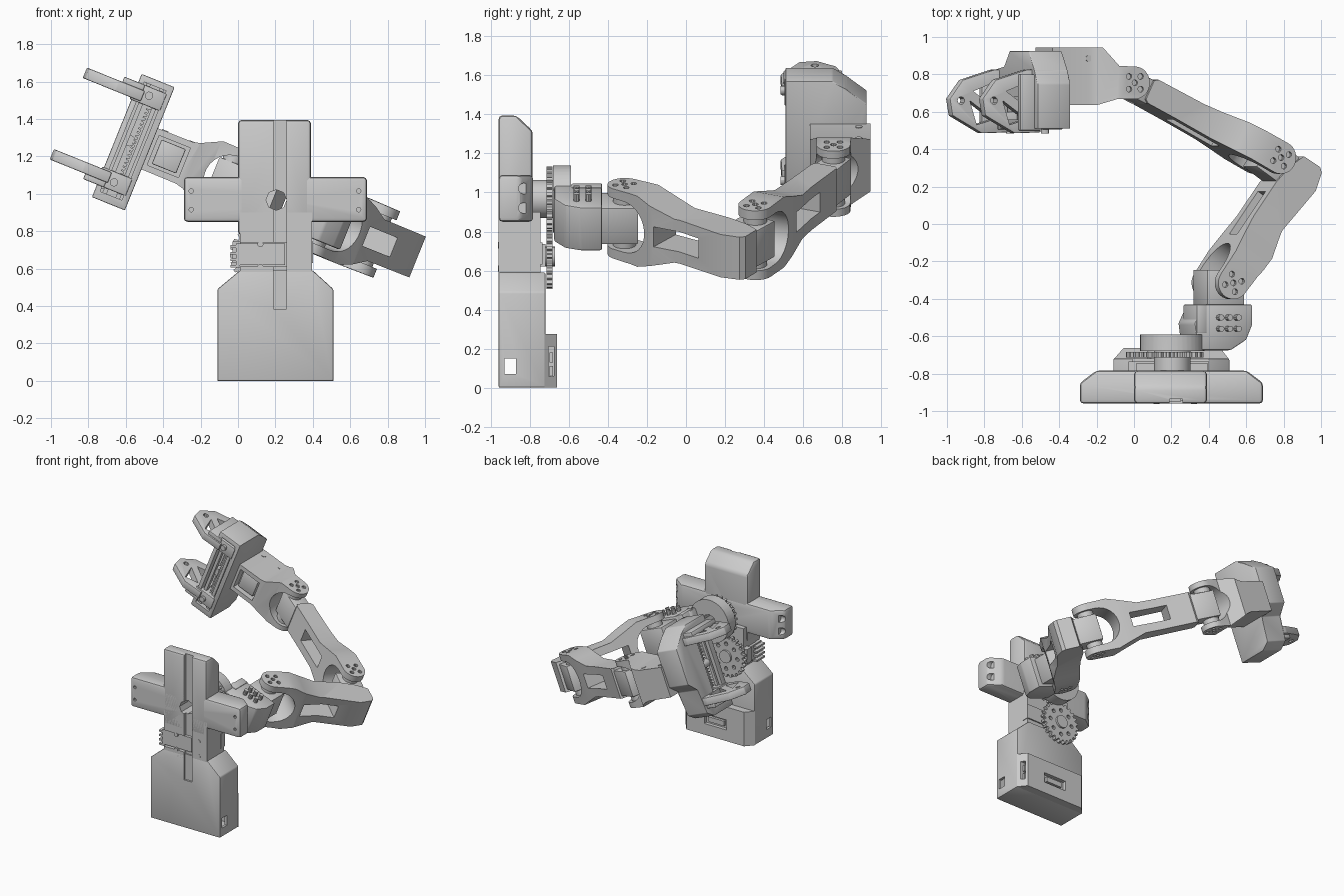
import bpy, bmesh, math
from mathutils import Vector

if "Cube" in bpy.data.objects:
    bpy.data.objects.remove(bpy.data.objects["Cube"])

TILT = math.radians(22)              # turret turn: the arm lies in a tilted plane
U = Vector((math.cos(TILT), 0, -math.sin(TILT)))
N = Vector((math.sin(TILT), 0, math.cos(TILT)))
O = Vector((0.205, 0, 0.967))


def arm(a, y, c):
    return O + U * a + Vector((0, y, 0)) + N * c


def frame(a, y, dx, dy):
    l = math.hypot(dx, dy)
    dx, dy = dx / l, dy / l
    return lambda s, p, c: arm(a + s * dx + p * dy, y + s * dy - p * dx, c)


def xz(u, v, w): return Vector((u, w, v))     # front profile, runs along y
def yz(u, v, w): return Vector((w, u, v))     # side profile, runs along x
def xy(u, v, w): return Vector((u, v, w))     # plan profile, runs along z
def arm_yc(u, v, w): return arm(w, u, v)      # arm profile, runs along the arm's own x
def arm_ac(u, v, w): return arm(u, w, v)


def arc(cx, cy, r, a0=0, a1=360, n=24):
    full = abs(a1 - a0) == 360
    m = n if full else n - 1
    return [(cx + r * math.cos(math.radians(a0 + (a1 - a0) * i / m)),
             cy + r * math.sin(math.radians(a0 + (a1 - a0) * i / m))) for i in range(n)]


def rect(u0, u1, v0, v1):
    return [(u0, v0), (u1, v0), (u1, v1), (u0, v1)]


def prism(name, pts, w0, w1, m=xy, bevel=0):
    bm = bmesh.new()
    lo = [bm.verts.new(m(u, v, w0)) for u, v in pts]
    hi = [bm.verts.new(m(u, v, w1)) for u, v in pts]
    bm.faces.new(lo)
    bm.faces.new(hi[::-1])
    for i in range(len(pts)):
        j = (i + 1) % len(pts)
        bm.faces.new((lo[j], lo[i], hi[i], hi[j]))
    if bm.calc_volume(signed=True) < 0:
        bmesh.ops.reverse_faces(bm, faces=bm.faces[:])
    if bevel:
        bmesh.ops.bevel(bm, geom=bm.edges[:], offset=bevel, segments=2, profile=0.5, affect='EDGES')
    me = bpy.data.meshes.new(name)
    bm.to_mesh(me)
    bm.free()
    ob = bpy.data.objects.new(name, me)
    bpy.context.collection.objects.link(ob)
    return ob


def combine(ob, other, op='DIFFERENCE'):
    mod = ob.modifiers.new(op, 'BOOLEAN')
    mod.operation, mod.object, mod.solver = op, other, 'EXACT'
    bpy.context.view_layer.objects.active = ob
    bpy.ops.object.modifier_apply(modifier=mod.name)
    bpy.data.objects.remove(other)


def cut(ob, pts, w0, w1, m=xy):
    combine(ob, prism('cutter', pts, w0, w1, m))


def link(name, F, plan, side, notch, windows):
    """Forked arm piece: side outline with its fork slot, trimmed to the plan outline."""
    def across(u, v, w): return F(u, w, v)
    slot = [(-.14, -.14), (notch, -.14)] + arc(notch, 0, .139, -80, 80, 14) + [(notch, .14), (-.14, .14)]
    outline = side + [(s, -c) for s, c in reversed(side)] + slot
    ob = prism(name, outline, -.4, .4, across)
    combine(ob, prism('cutter', arc(0, 0, .087, 270, 90, 16) + plan, -.3, .3, F), 'INTERSECT')
    for s0, s1, c, p0, p1 in windows:
        cut(ob, rect(s0, s1, -c, c), p0, p1, across)
    # bolt holes in both prongs
    for sgn in (1, -1):
        for x, y in [(0, 0)] + arc(0, 0, .048, 45, 405, 4):
            cut(ob, arc(x, y, .016, n=10), sgn * .168, sgn * .26, F)
    # servo horn discs filling the gap inside the fork
    for sgn in (1, -1):
        prism(name + '_horn', arc(0, 0, .06), sgn * .09, sgn * .142, F)
    return ob


# ---- base (hollow box) ----
box = prism('base_box', [(-.11, 0), (.51, 0), (.51, .49), (.40, .59), (.01, .59), (-.11, .49)], -.96, -.72, xz, .008)
cut(box, rect(-.09, .49, .02, .47), -.94, -.74, xz)
cut(box, rect(-.93, -.87, .07, .15), -.3, .7, yz)
cut(box, rect(.19, .26, .385, .7), -1, -.945, xz)
neck = prism('base_neck', rect(.01, .395, .55, .9), -.96, -.745, xz)
bar = prism('base_upright', [(-.96, .78), (-.785, .78), (-.785, 1.315), (-.87, 1.395), (-.96, 1.395)], 0, .39, yz, .02)
cross = prism('base_cross_arm', [(-.29, -.96), (.69, -.96), (.69, -.85), (.60, -.783), (-.20, -.783), (-.29, -.85)],
              .85, 1.09, xy, .02)
for part in (neck, bar, cross):
    cut(part, rect(.19, .26, .3, 1.5), -1, -.935, xz)
for part in (bar, cross):
    cut(part, arc(.205, .967, .055, n=8), -1.1, -.7, xz)
for z in (.92, 1.02):
    for x0, x1 in ((.65, .8), (-.4, -.25)):
        cut(cross, arc(-.83, z, .028, n=16), x0, x1, yz)
    for x in (-.25, .645):
        cut(cross, arc(x, z - .005, .012, n=10), -1, -.9, xz)
cut(neck, rect(-.05, .26, .61, .74), -1, -.9, xz)
prism('base_servo', rect(-.01, .25, .62, .735), -.95, -.72, xz)
prism('base_servo_flange', rect(-.03, .40, .63, .745), -.79, -.735, xz)
for i in range(4):
    prism('servo_tab', rect(-.04, .01, .605 + i * .035, .62 + i * .035), -.95, -.85, xz)
for x in (.12, .32):
    for z in (.61, .73):
        prism('base_screw', arc(x, z, .016, n=12), -.963, -.94, xz)

# rear electronics cover
cover = prism('base_rear_cover', [(-.11, -.725), (.51, -.725), (.46, -.662), (-.055, -.662)], 0, .275, xy)
cut(cover, rect(-.705, -.675, .06, .21), .43, .6, yz)
cut(cover, rect(.1, .3, .09, .17), -.69, -.6, xz)
for z in (.08, .15):
    prism('cover_socket', rect(-.70, -.68, z - .02, z + .03), .42, .475, yz)
prism('cover_plug', rect(.13, .27, .11, .15), -.70, -.67, xz)

# ---- turning gears and turret ----
def gear(name, x, z, turn, teeth=24):
    pts = []
    for i in range(teeth):
        for f, r in ((0, .145), (.25, .146), (.4, .166), (.75, .166), (.9, .146)):
            t = 2 * math.pi * (i + f + turn) / teeth
            pts.append((x + r * math.cos(t), z + r * math.sin(t)))
    ob = prism(name, pts, -.715, -.685, xz)
    for hx, hz in arc(x, z, .1, n=8):
        cut(ob, arc(hx, hz, .016, n=10), -.8, -.6, xz)
    return ob


ring = gear('turret_gear', .205, .967, 0)
gear('drive_gear', .122, .672, .5)
prism('drive_gear_hub', arc(.122, .672, .05), -.75, -.67, xz)
bearing = prism('turret_bearing', arc(.205, .967, .098, n=32), -.8, -.675, xz)
turret = prism('turret_disc', arc(.205, .967, .172, n=40), -.68, -.59, xz, .006)
for part in (ring, bearing, turret):
    cut(part, arc(.205, .967, .055, n=8), -1, -.4, xz)

# ---- shoulder ----
prism('shoulder_bracket', [(.10, -.675), (.29, -.675), (.38, -.62), (.415, -.54), (.415, -.43), (.13, -.43), (.08, -.53)],
      -.12, .12, arm, .01)
prism('shoulder_servo', rect(.16, .375, -.44, -.245), -.1, .1, arm, .006)
for a in (.22, .27, .32):
    for y in (-.56, -.5):
        prism('shoulder_connector', arc(a, y, .016, n=10), .1, .16, arm)
prism('shoulder_cable_guard', rect(.09, .15, -.585, -.43), -.07, .125, arm, .008)

# ---- upper arm: joint A to elbow ----
A, B, C = (.275, -.315), (.55, .355), (-.29, .755)
F1 = frame(*A, .563, .827)
link('upper_arm', F1,
     [(.25, -.085), (.6, -.075), (.72, -.055), (.805, -.02), (.81, .09), (.79, .115), (.69, .14), (.41, .10), (.24, .12), (.1, .095)][::-1],
     [(-.14, .19), (.15, .195), (.24, .165), (.38, .12), (.9, .117)], .06,
     [(.26, .54, .055, -.3, .3)])
prism('elbow_servo', rect(.61, .79, -.21, -.03), -.1, .1, F1, .006)

# ---- forearm: elbow to wrist ----
F2 = frame(*B, C[0] - B[0], C[1] - B[1])
link('forearm', F2,
     [(.25, -.075), (.6, -.06), (.79, -.055), (.81, -.04), (.81, .07), (.79, .085), (.5, .08), (.24, .095)][::-1],
     [(-.14, .19), (.15, .195), (.24, .165), (.38, .12), (.9, .117)], .06,
     [(.30, .60, .055, -.3, .3)])
prism('wrist_servo', rect(.79, .99, -.06, .075), -.1, .1, F2, .006)

# ---- wrist ----
F3 = frame(*C, -1, 0)
link('wrist_bracket', F3,
     [(.1, -.087), (.2, -.12), (.45, -.12), (.45, .19), (.17, .19), (.09, .09)][::-1],
     [(-.14, .18), (.09, .185), (.2, .13), (.24, .12), (.6, .117)], -.02,
     [(.24, .42, .085, -.35, -.06)])
prism('roll_servo', rect(.26, .40, -.07, .07), -.1, 0, lambda u, v, w: F3(u, w, v), .006)
for s in (.24, .40):
    prism('wrist_bolt', arc(s, .13, .018, n=12), .1, .123, F3)

# ---- gripper ----
body = prism('gripper_body', [(.51, .355), (.75, .355), (.82, .31), (.925, .23), (.925, -.05), (.835, -.12),
                              (.82, -.31), (.75, -.355), (.51, -.355)], -.92, -.73, arm_yc, .006)
cut(body, rect(-.89, -.765, -.31, .32), .4, .60, arm_ac)
cut(body, rect(-1, -.86, -.29, .30), .56, .68, arm_ac)
for a, w in ((-.865, .012), (-.79, .012)):
    prism('gripper_rail', rect(a - w, a + w, -.32, .33), .53, .56, arm_ac)
rack = []
for i in range(18):
    c = -.2 + i * .022
    rack += [(-.812, c), (-.812, c + .01), (-.828, c + .012), (-.828, c + .02)]
prism('gripper_rack', rack + [(-.80, .196), (-.80, -.2)], .54, .61, arm_ac)
prism('gripper_pinion', arc(-.845, 0, .03, n=14), .55, .66, arm_ac)

# mirrored fingers with truss openings
for sgn in (1, -1):
    c0, c1 = .012 + sgn * .205, .012 + sgn * .265
    f = prism('finger', [(-1.205, .67), (-1.13, .77), (-.95, .825), (-.87, .825), (-.87, .49), (-1.02, .485), (-1.19, .58)],
              c0, c1, arm, .006)
    cut(f, [(-1.07, .71), (-.94, .76), (-.915, .60)], -.5, .5, arm)
    cut(f, [(-1.09, .66), (-.95, .56), (-1.05, .53)], -.5, .5, arm)
    cut(f, arc(-1.14, .66, .02, n=12), -.5, .5, arm)
    prism('finger_carriage', rect(-.93, -.755, c0 - sgn * .01, c1 + sgn * .03), .505, .60, arm_ac, .006)
    prism('finger_rib', rect(-1.0, -.88, c1 - sgn * .01, c1 + sgn * .03), .50, .80, arm_ac, .006)
    prism('carriage_bolt', arc(-.84, .012 + sgn * .25, .022, n=12), .485, .52, arm_ac)

bpy.ops.object.select_all(action='SELECT')
bpy.ops.object.shade_smooth_by_angle(angle=math.radians(30))
